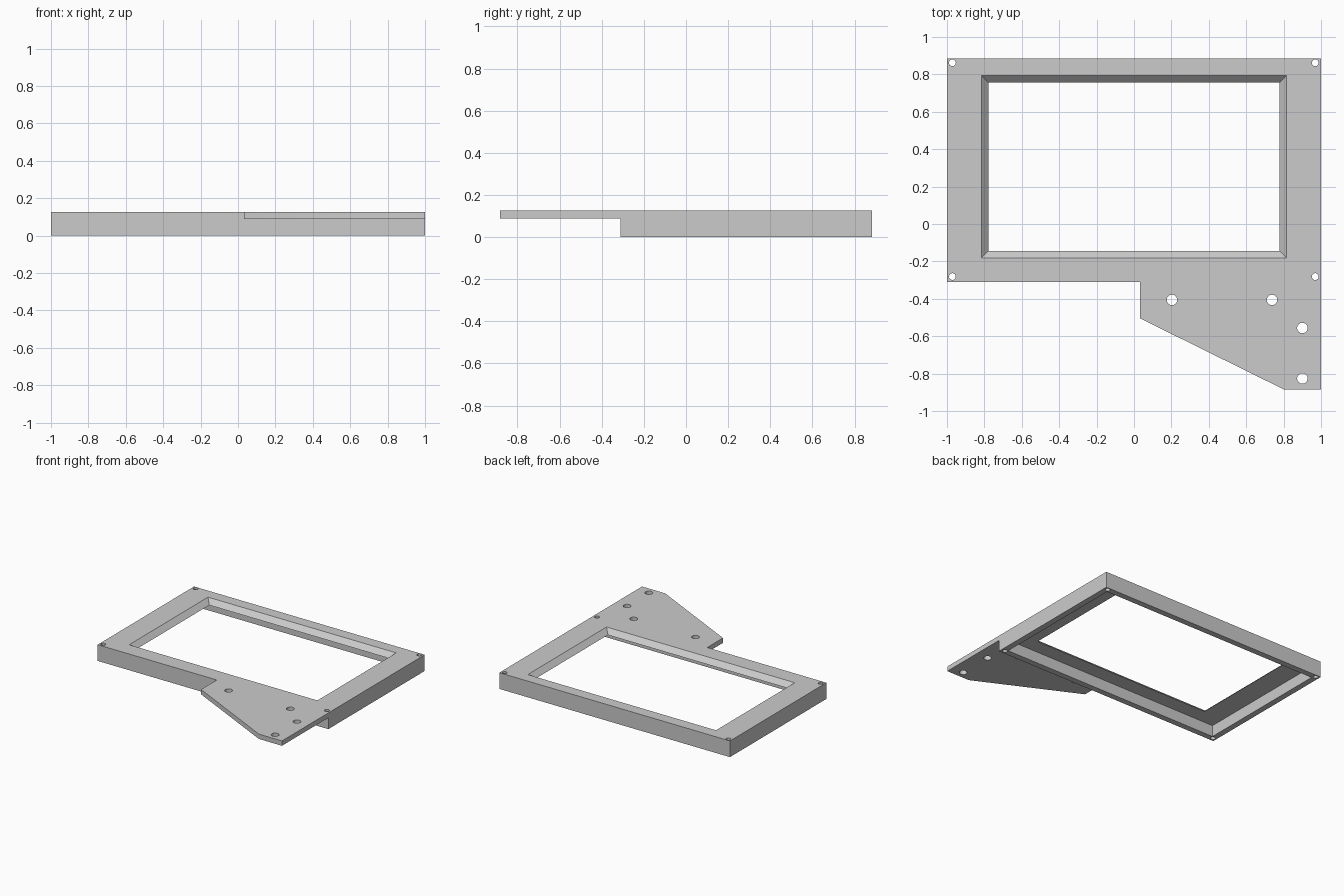
import bpy
import bmesh
from mathutils import Matrix, Vector

cube = bpy.data.objects.get("Cube")
if cube:
    bpy.data.objects.remove(cube, do_unlink=True)

BACK, FRONT = 0.884, -0.884   # overall depth
STEP = -0.31                  # front edge of the thick frame
TOP, LEDGE = 0.127, 0.089     # top face, underside of the thin plate
RIM = 0.047                   # wall left around the rear pocket


def new_object(name, bm):
    bmesh.ops.recalc_face_normals(bm, faces=bm.faces)
    mesh = bpy.data.meshes.new(name)
    bm.to_mesh(mesh)
    bm.free()
    obj = bpy.data.objects.new(name, mesh)
    bpy.context.collection.objects.link(obj)
    return obj


def prism(name, outline, z0, z1):
    bm = bmesh.new()
    base = bm.faces.new([bm.verts.new((x, y, z0)) for x, y in outline])
    side = bmesh.ops.extrude_face_region(bm, geom=[base])["geom"]
    verts = [v for v in side if isinstance(v, bmesh.types.BMVert)]
    bmesh.ops.translate(bm, verts=verts, vec=(0, 0, z1 - z0))
    return new_object(name, bm)


def rectangle(x0, x1, y0, y1):
    return [(x0, y0), (x1, y0), (x1, y1), (x0, y1)]


def cut(target, cutter):
    mod = target.modifiers.new(cutter.name, "BOOLEAN")
    mod.operation = "DIFFERENCE"
    mod.solver = "EXACT"
    mod.object = cutter
    cutter.hide_render = True
    bpy.context.view_layer.objects.active = target
    bpy.ops.object.modifier_apply(modifier=mod.name)
    bpy.data.objects.remove(cutter, do_unlink=True)


# Full outline: rectangular frame with the mounting tab
frame = prism("screen_frame", [
    (-1, BACK), (-1, STEP), (0.033, STEP), (0.033, -0.505),
    (0.80, FRONT), (1, FRONT), (1, BACK)], 0, TOP)

# Thin the tab from below
cut(frame, prism("tab_relief", rectangle(-1.2, 1.2, -1.2, STEP), -0.1, LEDGE))

# Pocket in the underside
cut(frame, prism("pocket", rectangle(RIM - 1, 1 - RIM, STEP + RIM, BACK - RIM),
                 -0.1, LEDGE))

# Window opening with 45 degree sloped edges
window = prism("window", rectangle(-0.778, 0.778, -0.144, 0.756),
               LEDGE - 0.02, TOP + 0.02)
centre = Vector((0, 0.306))
for v in window.data.vertices:
    grow = v.co.z - LEDGE
    v.co.x += grow if v.co.x > centre.x else -grow
    v.co.y += grow if v.co.y > centre.y else -grow
cut(frame, window)

# Screw holes in the frame corners and larger holes in the tab
holes = [(x, y, 0.018) for x in (-0.971, 0.969) for y in (0.862, -0.281)]
holes += [(x, y, 0.028) for x, y in
          ((0.203, -0.406), (0.738, -0.406), (0.90, -0.556), (0.90, -0.826))]
bm = bmesh.new()
for x, y, r in holes:
    bmesh.ops.create_cone(bm, cap_ends=True, segments=32, radius1=r, radius2=r,
                          depth=1, matrix=Matrix.Translation((x, y, 0)))
cut(frame, new_object("screw_holes", bm))

# Plain grey material
grey = bpy.data.materials.new("plain grey")
grey.use_nodes = True
colour = (0.6, 0.6, 0.6, 1)
grey.diffuse_color = colour
grey.node_tree.nodes["Principled BSDF"].inputs["Base Color"].default_value = colour
frame.data.materials.clear()
frame.data.materials.append(grey)
for face in frame.data.polygons:
    face.material_index = 0

# Flat faces, smooth hole walls
bpy.ops.object.select_all(action="DESELECT")
frame.select_set(True)
bpy.context.view_layer.objects.active = frame
bpy.ops.object.shade_smooth_by_angle()
